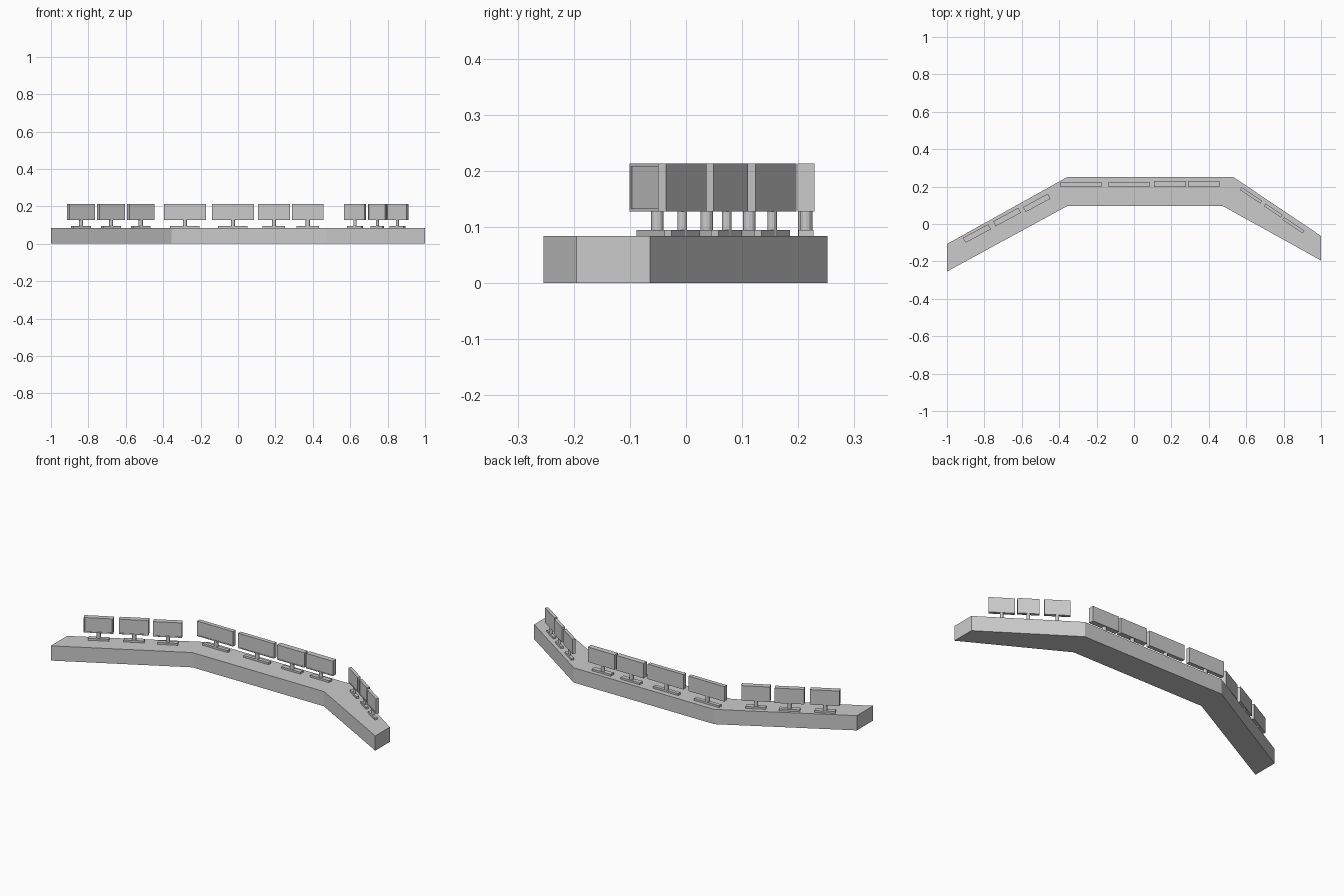
import bpy, bmesh, math
from mathutils import Matrix, Vector

if "Cube" in bpy.data.objects:
    bpy.data.objects.remove(bpy.data.objects["Cube"])

TOP = 0.084          # desk surface height
Z0, Z1 = 0.128, 0.213  # monitor bottom and top


def finish(bm, name, matrix=Matrix()):
    bmesh.ops.recalc_face_normals(bm, faces=bm.faces)
    me = bpy.data.meshes.new(name)
    bm.to_mesh(me)
    bm.free()
    ob = bpy.data.objects.new(name, me)
    ob.matrix_world = matrix
    bpy.context.collection.objects.link(ob)
    return ob


def box(bm, w, d, z0, z1):
    m = Matrix.Translation((0, 0, (z0 + z1) / 2)) @ Matrix.Diagonal((w, d, z1 - z0, 1))
    bmesh.ops.create_cube(bm, size=1, matrix=m)


# Angled desk: three-segment outline extruded upward
outline = [(-1, -0.254), (-0.355, 0.097), (0.473, 0.097), (1, -0.195),
           (1, -0.064), (0.53, 0.252), (-0.355, 0.252), (-1, -0.107)]
bm = bmesh.new()
base = bm.faces.new([bm.verts.new((x, y, 0)) for x, y in outline])
ext = bmesh.ops.extrude_face_region(bm, geom=[base])
bmesh.ops.translate(bm, vec=(0, 0, TOP),
                    verts=[v for v in ext["geom"] if isinstance(v, bmesh.types.BMVert)])
finish(bm, "desk")


def monitor(i, x, y, angle, w, t):
    place = Matrix.Translation((x, y, 0)) @ Matrix.Rotation(math.radians(angle), 4, 'Z')

    # Housing with a thin bezel and recessed screen on the front
    bm = bmesh.new()
    box(bm, w, t, Z0, Z1)
    bm.normal_update()
    front = [f for f in bm.faces if f.normal.y < -0.9]
    bmesh.ops.inset_region(bm, faces=front, thickness=0.007)
    bmesh.ops.inset_region(bm, faces=front, thickness=0.0005, depth=-0.002)
    finish(bm, f"monitor_{i}", place)

    # Round post
    bm = bmesh.new()
    h = Z0 + 0.004 - TOP
    bmesh.ops.create_cone(bm, cap_ends=True, segments=12, radius1=min(0.011, t * 0.5),
                          radius2=min(0.011, t * 0.5), depth=h,
                          matrix=Matrix.Translation((0, 0, TOP + h / 2)))
    finish(bm, f"monitor_post_{i}", place)

    # Flat foot
    bm = bmesh.new()
    box(bm, w * 0.7, t * 0.9, TOP - 0.001, 0.095)
    finish(bm, f"monitor_foot_{i}", place)


# x, y, angle, width, thickness
layout = [
    (-0.840, -0.051, 28.3, 0.153, 0.030),
    (-0.679, 0.037, 28.3, 0.153, 0.030),
    (-0.520, 0.113, 28.3, 0.150, 0.030),
    (-0.284, 0.211, 0, 0.225, 0.023),
    (-0.027, 0.211, 0, 0.225, 0.023),
    (0.192, 0.214, 0, 0.171, 0.030),
    (0.373, 0.214, 0, 0.169, 0.030),
    (0.626, 0.1535, -33.7, 0.131, 0.017),
    (0.745, 0.0725, -33.7, 0.110, 0.017),
    (0.852, -0.0065, -33.7, 0.131, 0.017),
]
for i, args in enumerate(layout, 1):
    monitor(i, *args)
